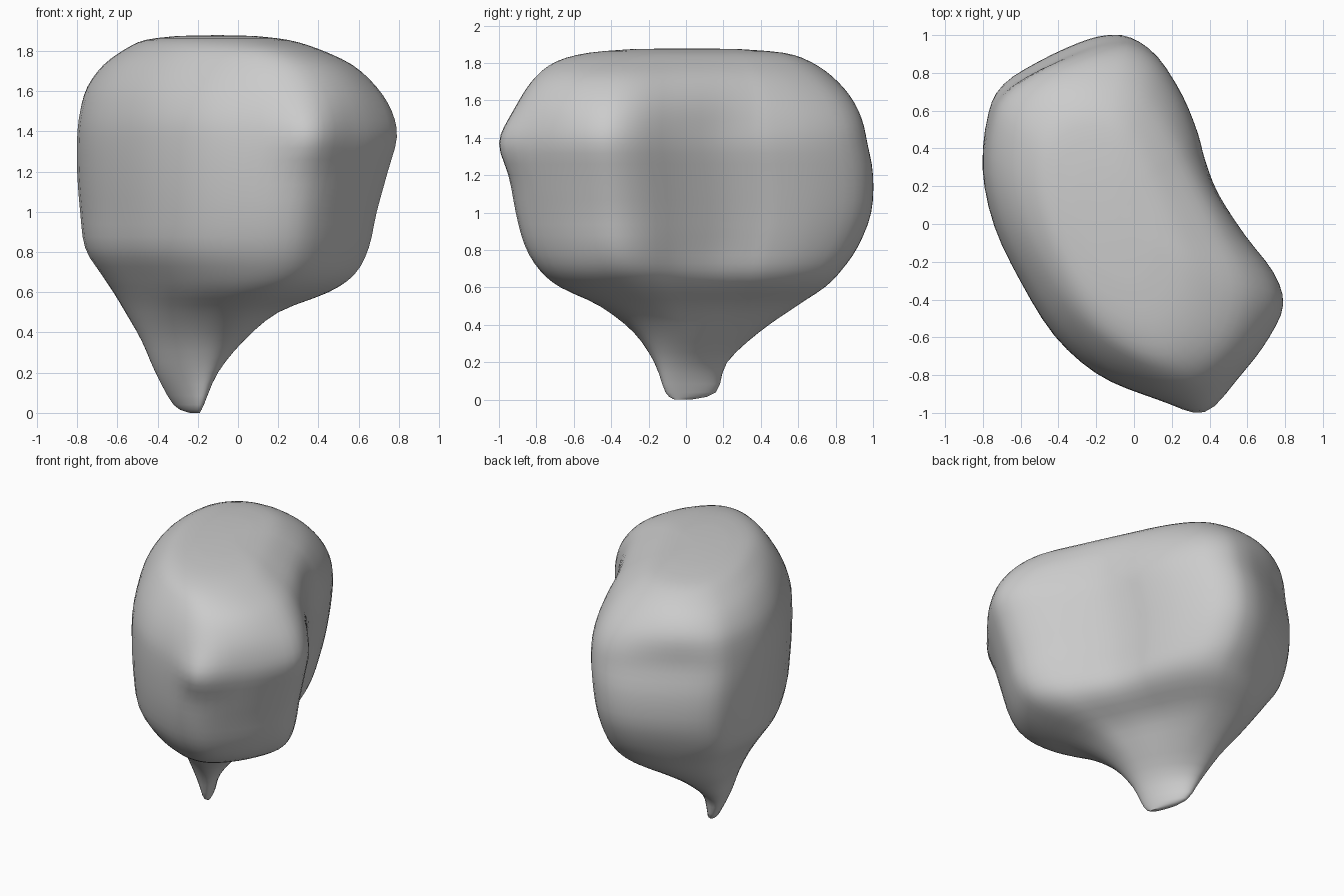
import bpy
import bmesh
import math
from mathutils import Vector

cube = bpy.data.objects.get("Cube")
if cube:
    bpy.data.objects.remove(cube, do_unlink=True)


def spline(points, steps, closed=False):
    """Catmull-Rom curve through points of any dimension."""
    count = len(points)
    pts = [Vector(p) for p in points]

    def at(i):
        return pts[i % count] if closed else pts[max(0, min(count - 1, i))]

    result = []
    for i in range(count if closed else count - 1):
        a, b, c, d = (at(i + k) for k in (-1, 0, 1, 2))
        for s in range(steps):
            t = s / steps
            result.append(b + (c - a) * (t / 2)
                          + (a * 2 - b * 5 + c * 4 - d) * (t * t / 2)
                          + (b * 3 - a - c * 3 + d) * (t ** 3 / 2))
    if not closed:
        result.append(pts[-1])
    return result


def smoothstep(low, high, value):
    t = max(0, min(1, (value - low) / (high - low)))
    return t * t * (3 - 2 * t)


def unit_box(points):
    """Fit a flat outline to the square from -1 to 1."""
    low = Vector([min(p[i] for p in points) for i in (0, 1)])
    high = Vector([max(p[i] for p in points) for i in (0, 1)])
    mid, half = (low + high) / 2, (high - low) / 2
    return [Vector(((p.x - mid.x) / half.x, (p.y - mid.y) / half.y)) for p in points]


def on_ellipse(p, slant):
    """Move a point radially onto a diagonal ellipse in the unit box."""
    spread = p.x * p.x + 2 * slant * p.x * p.y + p.y * p.y
    return p * math.sqrt((1 - slant * slant) / spread)


def make_material(name, color):
    mat = bpy.data.materials.new(name)
    mat.use_nodes = True
    mat.diffuse_color = color
    mat.node_tree.nodes["Principled BSDF"].inputs["Base Color"].default_value = color
    return mat


# Bean outline of the widest section, counter-clockwise from the front end
bean = [(.25, -.95), (.42, -.92), (.58, -.77), (.71, -.59), (.78, -.42),
        (.73, -.25), (.58, -.05), (.44, .17), (.37, .35), (.33, .5),
        (.25, .7), (.13, .89), (0, .98), (-.13, .99), (-.28, .95), (-.5, .85),
        (-.69, .73), (-.77, .58), (-.8, .3), (-.74, 0), (-.6, -.3),
        (-.42, -.59), (-.2, -.79), (.04, -.9)]

# Section heights with their extents: z, left x, right x, front y, back y
levels = [(0, -.24, -.19, -.06, .02), (.04, -.32, -.17, -.11, .16),
          (.2, -.41, -.1, -.17, .22), (.36, -.48, .03, -.28, .39),
          (.5, -.56, .2, -.46, .59), (.6, -.62, .45, -.67, .74),
          (.69, -.68, .58, -.78, .83), (.82, -.76, .65, -.86, .92),
          (1, -.785, .69, -.91, .99), (1.2, -.8, .745, -.94, 1),
          (1.37, -.8, .79, -.95, .97), (1.5, -.785, .765, -.93, .94),
          (1.62, -.75, .69, -.88, .88), (1.73, -.67, .57, -.8, .78),
          (1.81, -.56, .4, -.69, .66), (1.855, -.46, .25, -.52, .52),
          (1.875, -.3, .08, -.28, .28)]

# Body: bean sections lofted upward, easing into a flat stem and a rounded top
bm = bmesh.new()
outline = unit_box(spline(bean, 3, closed=True))
rings = []
for z, left, right, front, back in spline(levels, 3):
    roundness = 1 - smoothstep(.2, .85, z) + .6 * smoothstep(1.4, 1.85, z)
    slant = .8 - .3 * smoothstep(0, .4, z)
    center = Vector(((left + right) / 2, (front + back) / 2))
    section = unit_box([p.lerp(on_ellipse(p, slant), roundness) for p in outline])
    rings.append([bm.verts.new((center.x + q.x * (right - left) / 2,
                                center.y + q.y * (back - front) / 2, z))
                  for q in section])

for low, high in zip(rings, rings[1:]):
    for i in range(len(low)):
        j = (i + 1) % len(low)
        bm.faces.new((low[i], low[j], high[j], high[i]))
bm.faces.new(reversed(rings[0]))

# Gently domed cap
middle = sum((v.co for v in rings[-1]), Vector()) / len(rings[-1])
peak = bm.verts.new(middle + Vector((0, 0, .004)))
for i, v in enumerate(rings[-1]):
    bm.faces.new((v, rings[-1][(i + 1) % len(outline)], peak))

# Small ridge on the front lobe
ridge = Vector((.36, -.93, 1.37))
for v in bm.verts:
    v.co.y -= .055 * math.exp(-(v.co - ridge).length_squared / .02)

mesh = bpy.data.meshes.new("bean_body")
bm.normal_update()
bm.to_mesh(mesh)
bm.free()
body = bpy.data.objects.new("bean_body", mesh)
bpy.context.collection.objects.link(body)
mesh.materials.append(make_material("plain grey", (.6, .6, .6, 1)))

bpy.ops.object.select_all(action='DESELECT')
body.select_set(True)
bpy.context.view_layer.objects.active = body
bpy.ops.object.shade_smooth_by_angle(angle=math.radians(50))
